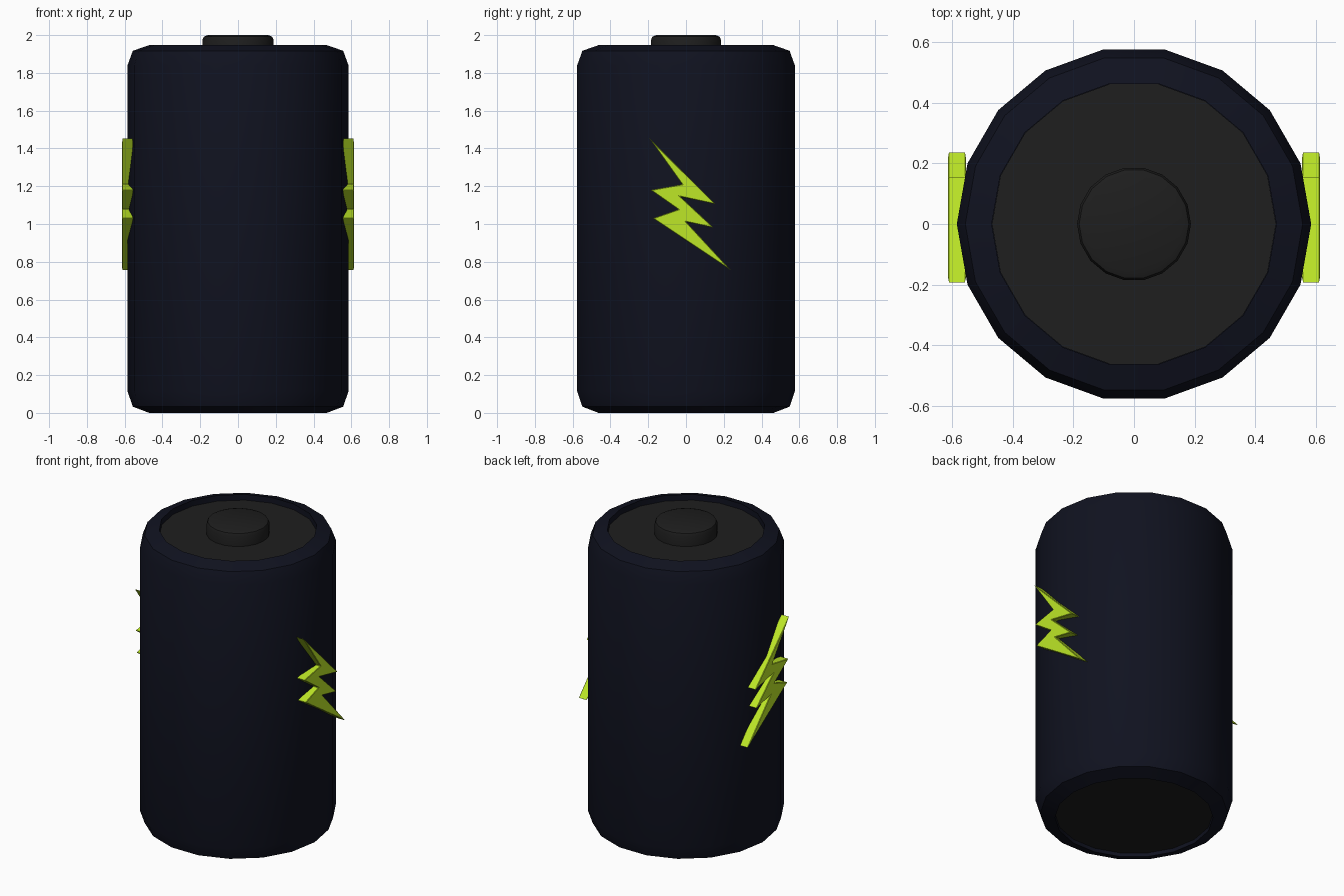
import bpy, bmesh
from math import cos, sin, tau, radians

if "Cube" in bpy.data.objects:
    bpy.data.objects.remove(bpy.data.objects["Cube"])

SIDES = 18


def material(name, rgb):
    m = bpy.data.materials.new(name)
    m.diffuse_color = (*rgb, 1)
    m.use_nodes = True
    m.node_tree.nodes["Principled BSDF"].inputs["Base Color"].default_value = m.diffuse_color
    return m


def finish(name, bm, mat, smooth=None):
    bmesh.ops.recalc_face_normals(bm, faces=bm.faces)
    mesh = bpy.data.meshes.new(name)
    bm.to_mesh(mesh)
    bm.free()
    mesh.materials.append(mat)
    ob = bpy.data.objects.new(name, mesh)
    bpy.context.collection.objects.link(ob)
    if smooth:
        bpy.ops.object.select_all(action='DESELECT')
        ob.select_set(True)
        bpy.context.view_layer.objects.active = ob
        bpy.ops.object.shade_smooth_by_angle(angle=radians(smooth))
    return ob


def lathe(name, profile, mat):
    """Revolve an (r, z) profile and cap both ends."""
    bm = bmesh.new()
    rings = [[bm.verts.new((r * cos(tau * i / SIDES), r * sin(tau * i / SIDES), z))
              for i in range(SIDES)] for r, z in profile]
    for a, b in zip(rings, rings[1:]):
        for i in range(SIDES):
            j = (i + 1) % SIDES
            bm.faces.new((a[i], a[j], b[j], b[i]))
    bm.faces.new(rings[0])
    bm.faces.new(rings[-1])
    return finish(name, bm, mat, 35)


navy = material("navy_casing", (0.005, 0.006, 0.014))
dark = material("dark_metal", (0.013, 0.013, 0.013))
lime = material("lime", (0.51, 0.80, 0.02))

# Casing with bevelled rims and shallow recesses at both ends
lathe("casing", [(0.47, 0.03), (0.47, 0.0), (0.557, 0.033), (0.585, 0.115),
                 (0.585, 1.84), (0.557, 1.917), (0.47, 1.947), (0.47, 1.905)], navy)

# End plates sitting in the recesses
lathe("top_plate", [(0.469, 1.89), (0.469, 1.91)], dark)
lathe("bottom_plate", [(0.469, 0.025), (0.469, 0.045)], dark)

# Raised terminal
lathe("terminal", [(0.188, 1.905), (0.188, 1.975), (0.181, 1.992), (0.16, 2.0)], dark)

# Lightning bolts on the two sides, mirrored in x
BOLT = [(-0.195, 1.455), (0.157, 1.105), (-0.03, 1.145), (0.147, 0.98), (0.0, 1.012),
        (0.238, 0.755), (-0.175, 1.03), (-0.04, 1.077), (-0.187, 1.18), (-0.02, 1.21)]
for side, label in ((1, "right"), (-1, "left")):
    bm = bmesh.new()
    face = bm.faces.new([bm.verts.new((side * 0.555, y, z)) for y, z in BOLT])
    ext = bmesh.ops.extrude_face_region(bm, geom=[face], use_keep_orig=True)
    for v in ext["geom"]:
        if isinstance(v, bmesh.types.BMVert):
            v.co.x = side * 0.614
    bolt = finish(label + "_bolt", bm, lime)
    bevel = bolt.modifiers.new("soft_edges", 'BEVEL')
    bevel.width = 0.003
    bevel.segments = 1
    bevel.limit_method = 'ANGLE'
